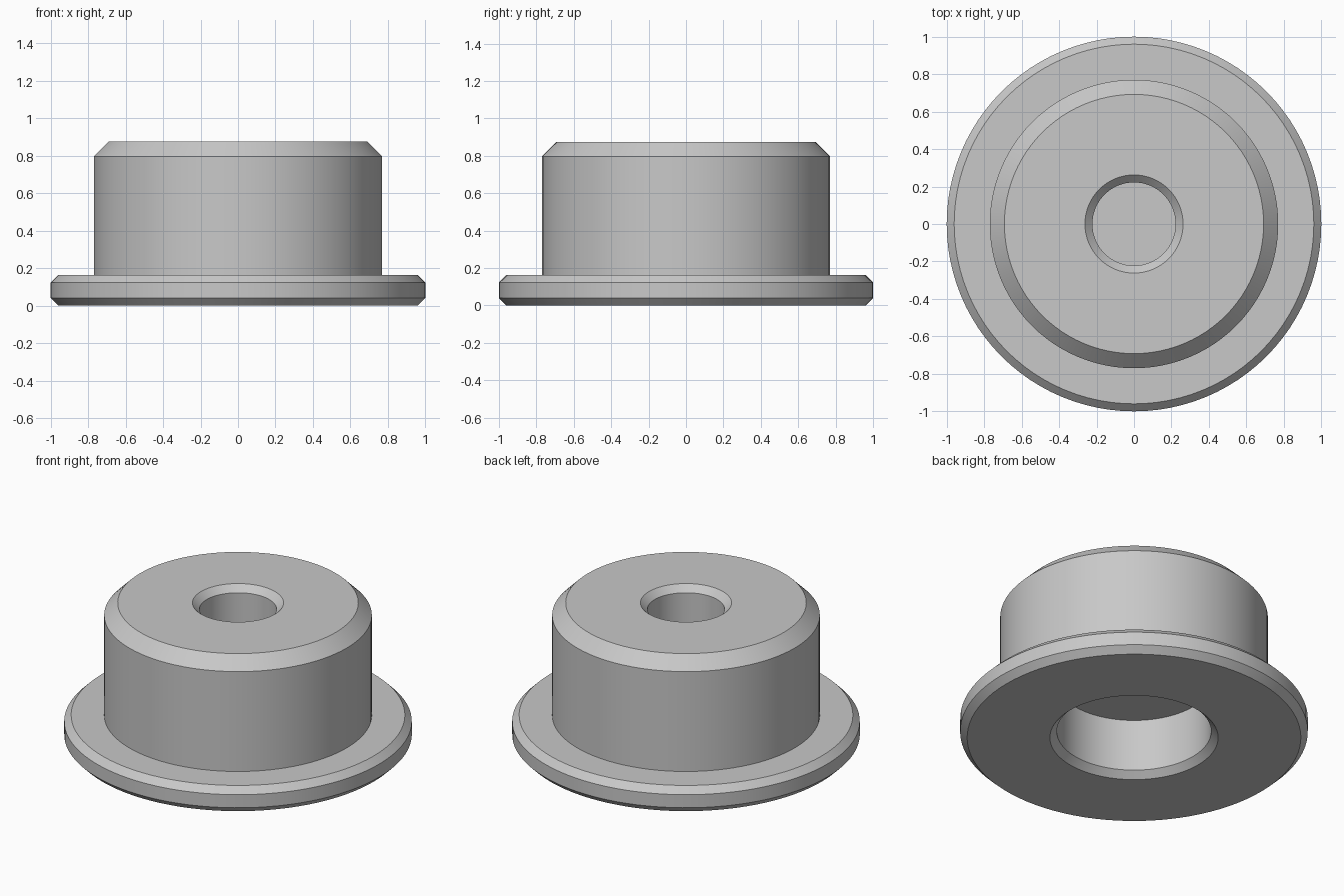
import bpy, bmesh, math

cube = bpy.data.objects.get("Cube")
if cube:
    bpy.data.objects.remove(cube, do_unlink=True)

SEGMENTS = 96

# Single grey material
grey = bpy.data.materials.new("plain_grey")
grey.use_nodes = True
colour = (0.58, 0.58, 0.58, 1)
grey.diffuse_color = colour
grey.node_tree.nodes["Principled BSDF"].inputs["Base Color"].default_value = colour


def lathe(name, profile):
    """Revolve a (radius, height) profile about z; both ends lie on the axis."""
    bm = bmesh.new()
    verts = [bm.verts.new((r, 0, z)) for r, z in profile]
    edges = [bm.edges.new(pair) for pair in zip(verts, verts[1:])]
    bmesh.ops.spin(bm, geom=verts + edges, cent=(0, 0, 0), axis=(0, 0, 1),
                   angle=math.tau, steps=SEGMENTS)
    bmesh.ops.remove_doubles(bm, verts=bm.verts, dist=0.0001)
    bmesh.ops.recalc_face_normals(bm, faces=bm.faces)
    mesh = bpy.data.meshes.new(name)
    bm.to_mesh(mesh)
    bm.free()
    mesh.materials.append(grey)
    obj = bpy.data.objects.new(name, mesh)
    bpy.context.collection.objects.link(obj)
    bpy.ops.object.select_all(action='DESELECT')
    obj.select_set(True)
    bpy.context.view_layer.objects.active = obj
    bpy.ops.object.shade_smooth_by_angle(angle=math.radians(25))
    return obj


# Cross-section sections, from the underside centre round to the top centre
counterbore = [(0, 0.37), (0.444, 0.37), (0.444, 0.04), (0.484, 0)]
flange = [(0.96, 0), (1, 0.04), (1, 0.123), (0.96, 0.163)]
body = [(0.77, 0.163), (0.77, 0.797), (0.692, 0.875)]
top_hole = [(0.262, 0.875), (0.222, 0.835), (0.222, 0.4), (0, 0.4)]

lathe("flanged_bushing", counterbore + flange + body + top_hole)
